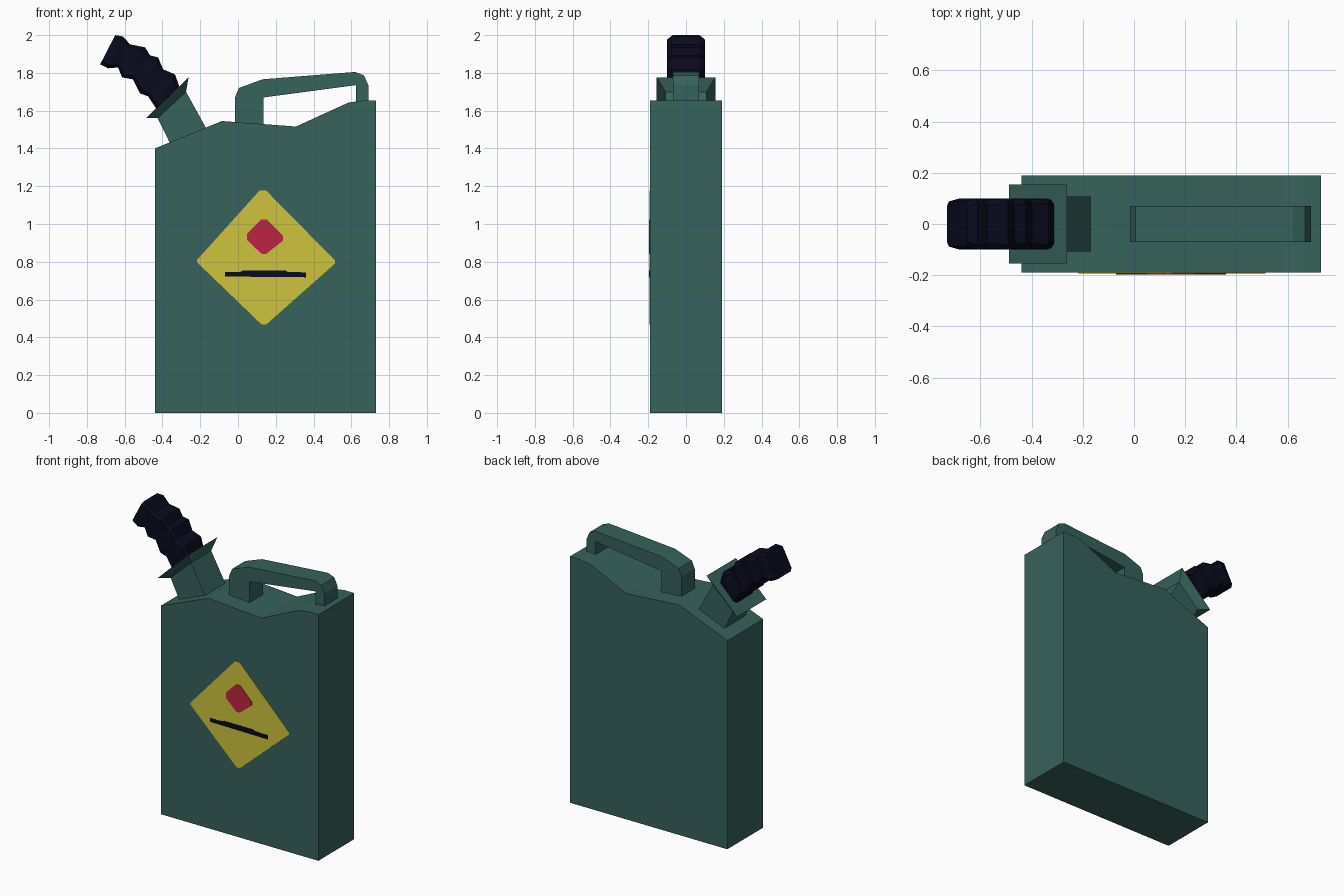
import bpy, bmesh
from mathutils import Vector


def material(name, rgb):
    m = bpy.data.materials.new(name)
    m.diffuse_color = (*rgb, 1)
    return m


GREEN = material("can green", (0.037, 0.122, 0.105))
YELLOW = material("label yellow", (0.61, 0.55, 0.046))
RED = material("label red", (0.515, 0.017, 0.058))
NAVY = material("dark navy", (0.003, 0.003, 0.013))


def loft(name, rings, mat):
    """Skin a list of equal-sized point rings and cap both ends."""
    bm = bmesh.new()
    vs = [[bm.verts.new(p) for p in ring] for ring in rings]
    n = len(vs[0])
    for a, b in zip(vs, vs[1:]):
        for i in range(n):
            j = (i + 1) % n
            bm.faces.new((a[i], a[j], b[j], b[i]))
    bm.faces.new(vs[0])
    bm.faces.new(vs[-1])
    bmesh.ops.recalc_face_normals(bm, faces=bm.faces)
    me = bpy.data.meshes.new(name)
    bm.to_mesh(me)
    bm.free()
    me.materials.append(mat)
    ob = bpy.data.objects.new(name, me)
    bpy.context.collection.objects.link(ob)
    return ob


def slab(name, profile, y0, y1, mat):
    """Extrude an x-z profile between two y positions."""
    return loft(name, [[(x, y, z) for x, z in profile] for y in (y0, y1)], mat)


# Can body with its sculpted top edge
slab("body", [(-0.44, 0), (0.73, 0), (0.73, 1.653), (0.66, 1.653), (0.585, 1.643),
              (0.307, 1.516), (-0.085, 1.545), (-0.44, 1.40)], -0.19, 0.19, GREEN)

# Carrying handle, feet sunk slightly into the body
slab("handle", [(-0.016, 1.50), (-0.016, 1.67), (0.005, 1.72), (0.13, 1.766),
                (0.62, 1.805), (0.667, 1.787), (0.69, 1.735), (0.69, 1.63),
                (0.624, 1.63), (0.624, 1.735), (0.135, 1.67), (0.135, 1.50)],
     -0.07, 0.07, GREEN)

# Tilted spout neck
slab("spout_neck", [(-0.335, 1.376), (-0.15, 1.473), (-0.275, 1.70), (-0.425, 1.56)],
     -0.108, 0.108, GREEN)


# Flared collar on the neck
def tilted_rect(a, b, h):
    return [(a[0], -h, a[1]), (b[0], -h, b[1]), (b[0], h, b[1]), (a[0], h, a[1])]


loft("spout_collar", [tilted_rect((-0.425, 1.56), (-0.275, 1.70), 0.108),
                      tilted_rect((-0.488, 1.56), (-0.262, 1.776), 0.155)], GREEN)

# Ribbed hose: upper and lower outline points of each ridge and valley
stations = [((-0.65, 2.0), (-0.73, 1.845), 0.088), ((-0.61, 1.993), (-0.688, 1.824), 0.1),
            ((-0.571, 1.951), (-0.635, 1.829), 0.094), ((-0.492, 1.935), (-0.614, 1.776), 0.1),
            ((-0.466, 1.893), (-0.556, 1.766), 0.094), ((-0.423, 1.882), (-0.519, 1.692), 0.1),
            ((-0.397, 1.819), (-0.476, 1.676), 0.094), ((-0.333, 1.792), (-0.434, 1.612), 0.1),
            ((-0.312, 1.73), (-0.42, 1.60), 0.094)]
rings = []
for up, low, h in stations:
    u, l = Vector((up[0], 0, up[1])), Vector((low[0], 0, low[1]))
    mid, half = (u + l) / 2, (u - l) / 2
    # chamfered square section
    ring = [(1, -.8), (1, .8), (.8, 1), (-.8, 1), (-1, .8), (-1, -.8), (-.8, -1), (.8, -1)]
    rings.append([mid + half * s + Vector((0, h * t, 0)) for s, t in ring])
loft("spout_hose", rings, NAVY)

# Warning label: thin plates on the front face
slab("label_diamond", [(-0.217, 0.81), (-0.217, 0.797), (0.125, 0.468), (0.15, 0.468),
                       (0.513, 0.79), (0.513, 0.808), (0.148, 1.178), (0.115, 1.178)],
     -0.194, -0.188, YELLOW)
slab("label_mark", [(0.048, 0.95), (0.048, 0.915), (0.125, 0.842), (0.15, 0.842),
                    (0.238, 0.912), (0.238, 0.938), (0.153, 1.024), (0.122, 1.024)],
     -0.197, -0.192, RED)
slab("label_bar", [(-0.07, 0.722), (0.36, 0.718), (0.36, 0.744), (0.265, 0.746),
                   (0.25, 0.754), (0.027, 0.754), (0.01, 0.746), (-0.07, 0.746)],
     -0.197, -0.192, NAVY)
